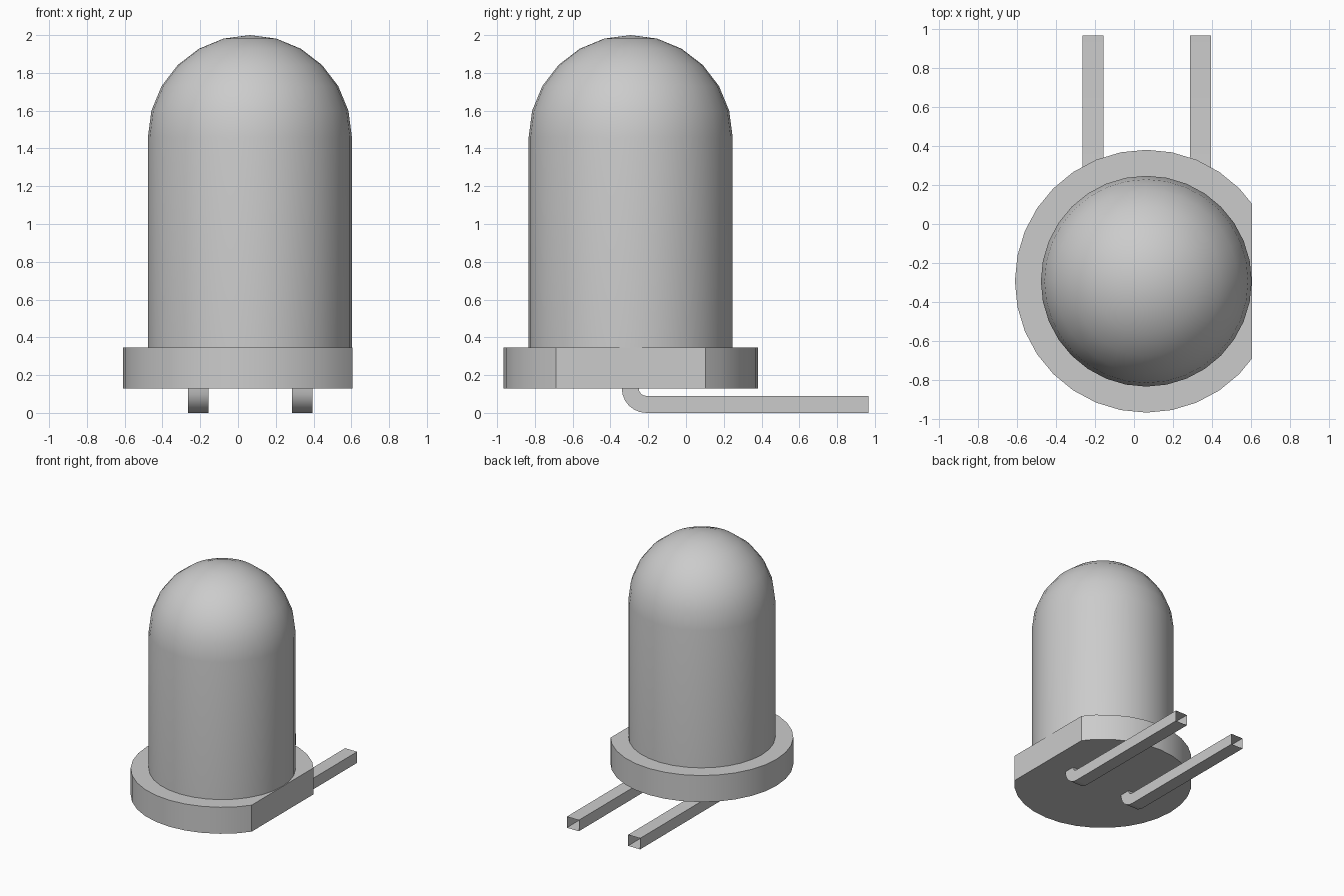
import bpy, bmesh, math
from mathutils import Vector

old = bpy.data.objects.get("Cube")
if old:
    bpy.data.objects.remove(old)

CX, CY = 0.063, -0.293      # lamp axis
SIDES = 32

grey = bpy.data.materials.new("plain grey")
grey.use_nodes = True
colour = (0.6, 0.6, 0.6, 1)
grey.diffuse_color = colour
grey.node_tree.nodes["Principled BSDF"].inputs["Base Color"].default_value = colour


def finish(name, bm, angle):
    bmesh.ops.recalc_face_normals(bm, faces=bm.faces)
    mesh = bpy.data.meshes.new(name)
    bm.to_mesh(mesh)
    bm.free()
    obj = bpy.data.objects.new(name, mesh)
    bpy.context.collection.objects.link(obj)
    mesh.materials.append(grey)
    bpy.ops.object.select_all(action="DESELECT")
    obj.select_set(True)
    bpy.context.view_layer.objects.active = obj
    bpy.ops.object.shade_smooth_by_angle(angle=math.radians(angle))
    return obj


def lathe(profile):
    bm = bmesh.new()
    verts = [bm.verts.new((CX + r, CY, z)) for r, z in profile]
    edges = [bm.edges.new(pair) for pair in zip(verts, verts[1:])]
    bmesh.ops.spin(bm, geom=verts + edges, cent=(CX, CY, 0), axis=(0, 0, 1),
                   angle=math.tau, steps=SIDES)
    bmesh.ops.remove_doubles(bm, verts=bm.verts, dist=0.001)
    return bm


# Bulb: straight wall with a hemispherical cap
R, SHOULDER = 0.54, 1.46
dome = [(R * math.cos(math.radians(a)), SHOULDER + R * math.sin(math.radians(a)))
        for a in range(0, 91, 15)]
finish("bulb", lathe([(R, 0.345)] + dome), 30)

# Flange: disc with one side cut flat
bm = lathe([(0, 0.13), (0.673, 0.13), (0.673, 0.345), (0, 0.345)])
cut = bmesh.ops.bisect_plane(bm, geom=bm.verts[:] + bm.edges[:] + bm.faces[:],
                             plane_co=(0.605, 0, 0), plane_no=(1, 0, 0),
                             clear_outer=True)
rim = [e for e in cut["geom_cut"] if isinstance(e, bmesh.types.BMEdge)]
bmesh.ops.holes_fill(bm, edges=rim)
finish("flange", bm, 25)

# Leads: square tubes bent backwards, open at the far end
BEND_Y, BEND_Z, HALF = -0.21, 0.13, 0.054


def lead(name, x):
    bm = bmesh.new()
    rings = []
    stations = [(math.radians(a), 0) for a in range(180, 271, 15)]
    stations.append((math.radians(270), 0.965 - BEND_Y))
    for a, slide in stations:
        ring = []
        for r, side in ((0.13, -1), (0.13, 1), (0.04, 1), (0.04, -1)):
            co = Vector((x + side * HALF, BEND_Y + slide + r * math.cos(a),
                         BEND_Z + r * math.sin(a)))
            ring.append(bm.verts.new(co))
        rings.append(ring)
    for a, b in zip(rings, rings[1:]):
        for i in range(4):
            j = (i + 1) % 4
            bm.faces.new((a[i], a[j], b[j], b[i]))
    finish(name, bm, 30)


lead("left_lead", 0.34)
lead("right_lead", -0.21)
